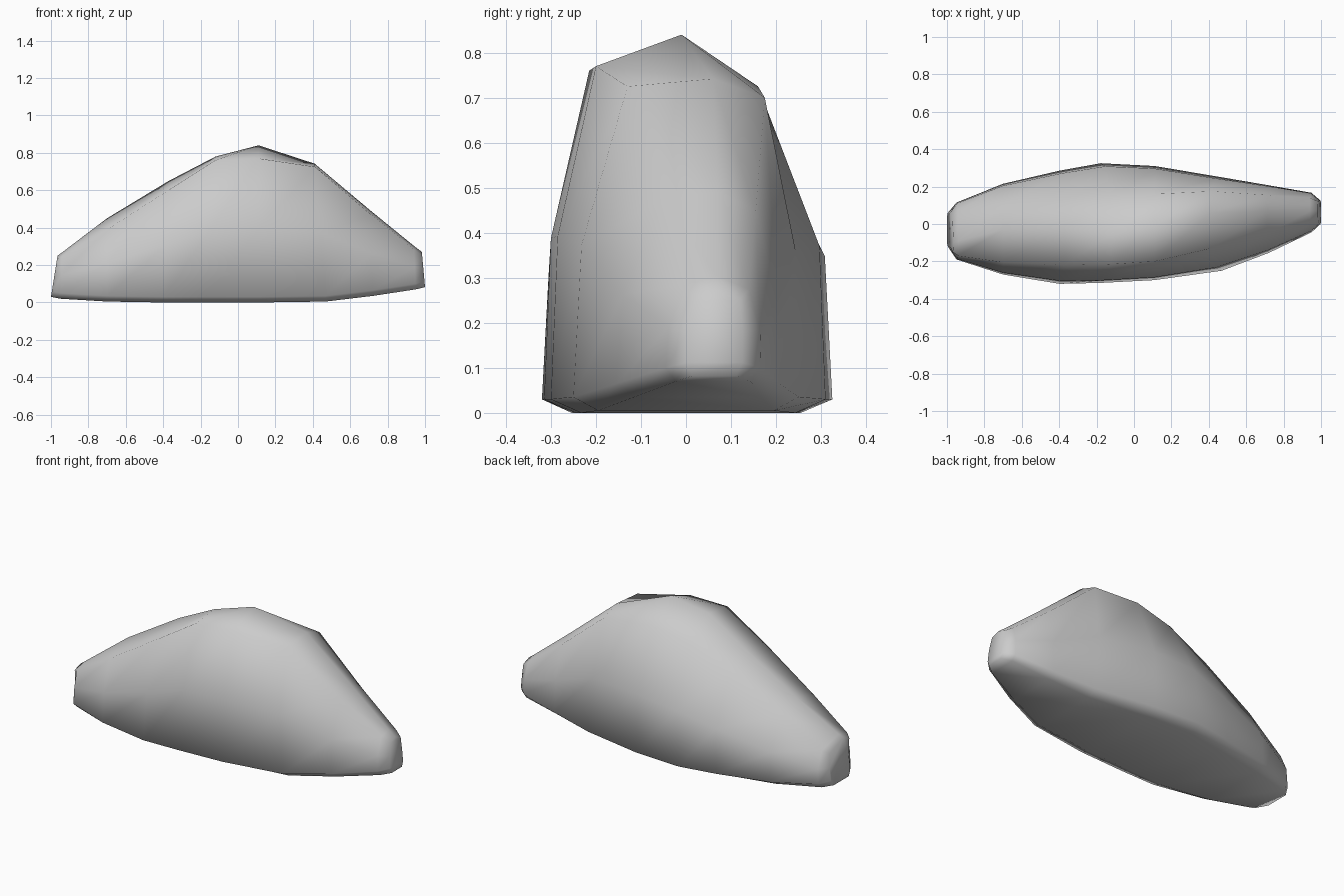
import bpy, bmesh
from mathutils import Vector

# Cross-sections along the boulder:
# x at base, x at top, front y, back y, front shoulder (y, z), crest (y, z), back shoulder (y, z), base z
STATIONS = [
    (-1.00, -0.965, -0.12, 0.06, (-0.15, 0.23), (-0.10, 0.25), (0.04, 0.21), 0.03),
    (-0.95, -0.94, -0.19, 0.115, (-0.17, 0.245), (-0.09, 0.268), (0.07, 0.23), 0.02),
    (-0.70, -0.70, -0.27, 0.215, (-0.205, 0.39), (-0.03, 0.45), (0.10, 0.39), 0.005),
    (-0.40, -0.37, -0.32, 0.285, (-0.22, 0.60), (-0.02, 0.65), (0.13, 0.56), 0.0),
    (-0.18, -0.12, -0.315, 0.325, (-0.215, 0.76), (-0.05, 0.78), (0.14, 0.68), 0.0),
    (0.11, 0.11, -0.30, 0.31, (-0.20, 0.77), (-0.01, 0.84), (0.16, 0.725), 0.0),
    (0.47, 0.41, -0.25, 0.25, (-0.13, 0.725), (0.06, 0.742), (0.175, 0.70), 0.005),
    (0.72, 0.71, -0.155, 0.207, (-0.055, 0.47), (0.07, 0.49), (0.155, 0.45), 0.035),
    (0.95, 0.94, -0.045, 0.167, (0.0, 0.285), (0.07, 0.303), (0.14, 0.275), 0.07),
    (1.00, 0.983, 0.0, 0.125, (0.02, 0.25), (0.07, 0.27), (0.12, 0.25), 0.082),
]


def section(x0, x1, yf, yb, fs, crest, bs, zb):
    """Closed ring of one slice, from the front underside over the crest to the back."""
    mid = (yf + yb) / 2
    rim = zb + 0.03

    def side(y, shoulder, lean):
        # waist at half height, bulging outwards
        return (y + (shoulder[0] - y) * lean, rim + (shoulder[1] - rim) * 0.49)

    ring = [(mid + (yf - mid) * 0.78, zb), (yf, rim), side(yf, fs, 0.15), fs,
            crest, bs, side(yb, bs, 0.09), (yb, rim), (mid + (yb - mid) * 0.78, zb)]
    return [Vector((x0 + (x1 - x0) * (z - zb) / (crest[1] - zb), y, z)) for y, z in ring]


# Boulder: loft the slices and close both ends
bm = bmesh.new()
rings = [[bm.verts.new(p) for p in section(*s)] for s in STATIONS]
n = len(rings[0])
for a, b in zip(rings, rings[1:]):
    for i in range(n):
        j = (i + 1) % n
        bm.faces.new((a[i], a[j], b[j], b[i]))
bm.faces.new(rings[0])
bm.faces.new(rings[-1][::-1])
bmesh.ops.recalc_face_normals(bm, faces=bm.faces)
for f in bm.faces:
    f.smooth = True

mesh = bpy.data.meshes.new("boulder")
bm.to_mesh(mesh)
bm.free()
boulder = bpy.data.objects.new("boulder", mesh)
bpy.context.collection.objects.link(boulder)
